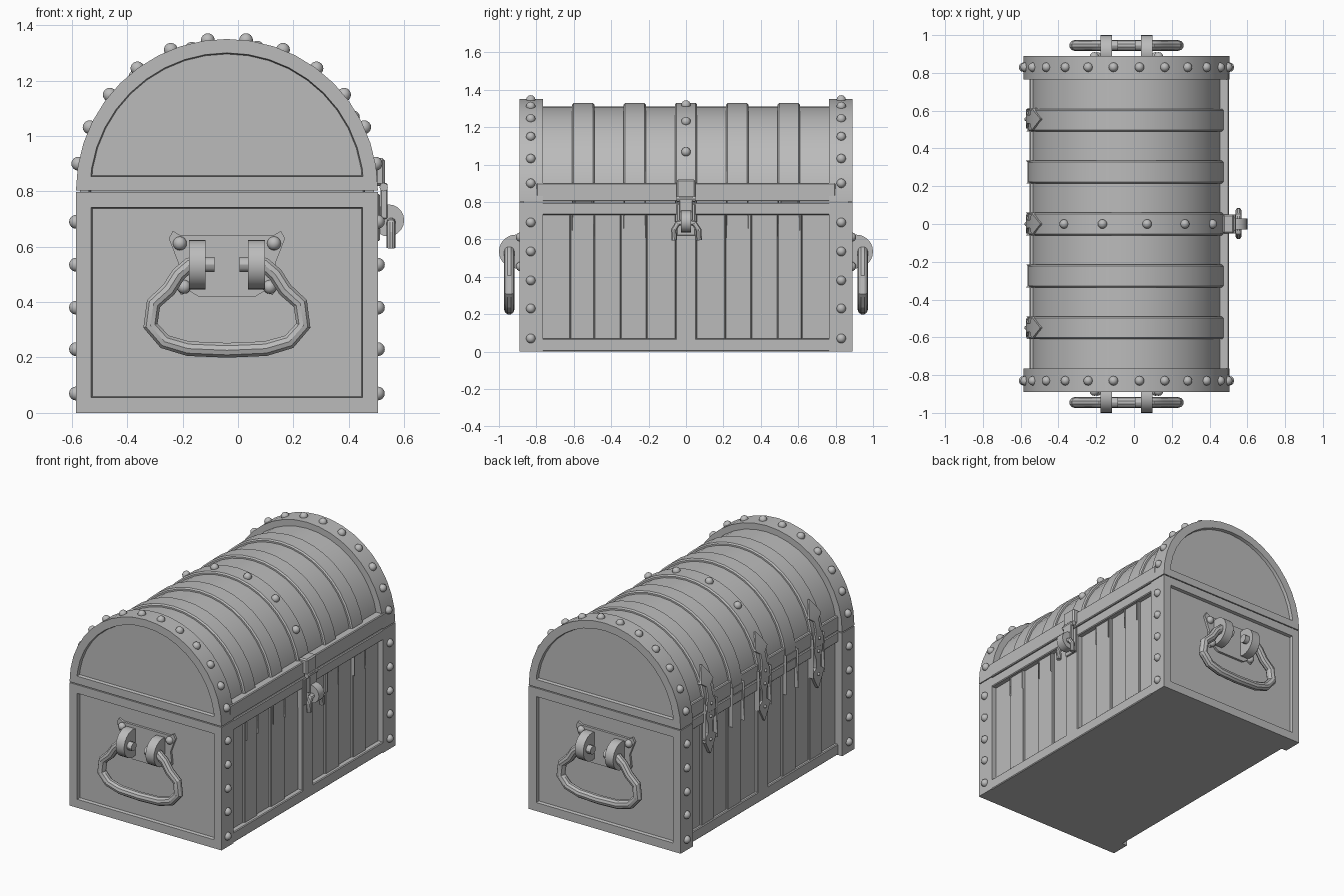
import bpy, bmesh, math
from mathutils import Vector, Matrix

if "Cube" in bpy.data.objects:
    bpy.data.objects.remove(bpy.data.objects["Cube"])

CX, CZ = -0.04, 0.805          # axis of the rounded lid
L, R, Y = 0.545, 0.545, 0.89   # half width, lid radius, half length

grey = bpy.data.materials.new("plain grey")
grey.diffuse_color = (0.5, 0.5, 0.5, 1)
grey.use_nodes = True
grey.node_tree.nodes["Principled BSDF"].inputs["Base Color"].default_value = grey.diffuse_color


def finish(name, bm):
    bmesh.ops.recalc_face_normals(bm, faces=bm.faces)
    me = bpy.data.meshes.new(name)
    bm.to_mesh(me)
    bm.free()
    me.materials.append(grey)
    ob = bpy.data.objects.new(name, me)
    bpy.context.collection.objects.link(ob)
    return ob


def box(name, x0, x1, y0, y1, z0, z1, bevel=0.0):
    bm = bmesh.new()
    m = Matrix.Translation(((x0 + x1) / 2, (y0 + y1) / 2, (z0 + z1) / 2)) @ \
        Matrix.Diagonal((x1 - x0, y1 - y0, z1 - z0, 1))
    bmesh.ops.create_cube(bm, size=1, matrix=m)
    if bevel:
        bmesh.ops.bevel(bm, geom=bm.edges[:], offset=bevel, segments=1, affect='EDGES')
    return finish(name, bm)


def prism(name, pts, y0, y1, inset=0.0, depth=0.0, bevel=0.0):
    """Extrude an x-z outline from y0 to y1; optionally recess the y1 face."""
    bm = bmesh.new()
    face = bm.faces.new([bm.verts.new((x, y0, z)) for x, z in pts])
    ext = bmesh.ops.extrude_face_region(bm, geom=[face], use_keep_orig=True)["geom"]
    for v in ext:
        if isinstance(v, bmesh.types.BMVert):
            v.co.y = y1
    bmesh.ops.recalc_face_normals(bm, faces=bm.faces)
    cap = next(f for f in bm.faces if all(abs(v.co.y - y1) < 1e-5 for v in f.verts))
    if inset:
        bmesh.ops.inset_region(bm, faces=[cap], thickness=inset, use_even_offset=True)
        down = bmesh.ops.inset_region(bm, faces=[cap], thickness=0.004, use_even_offset=True)
        for v in cap.verts:
            v.co.y -= math.copysign(depth, y1 - y0)
    elif bevel:
        rim = [e for e in bm.edges if len({round(v.co.y, 4) for v in e.verts}) == 1]
        bmesh.ops.bevel(bm, geom=rim, offset=bevel, segments=1, affect='EDGES')
    return finish(name, bm)


def arch(r, z0, n=20):
    """Half-round outline standing on z0."""
    a = [(CX + r * math.cos(math.pi * i / n), CZ + r * math.sin(math.pi * i / n)) for i in range(n + 1)]
    return [(CX - r, z0), (CX + r, z0)] + a


def tube(name, pts, r):
    cu = bpy.data.curves.new(name, 'CURVE')
    cu.dimensions = '3D'
    cu.bevel_depth, cu.bevel_resolution, cu.use_fill_caps = r, 3, True
    sp = cu.splines.new('POLY')
    sp.points.add(len(pts) - 1)
    for p, co in zip(sp.points, pts):
        p.co = (*co, 1)
    tmp = bpy.data.objects.new(name + "_path", cu)
    bpy.context.collection.objects.link(tmp)
    bpy.context.view_layer.update()
    me = bpy.data.meshes.new_from_object(tmp.evaluated_get(bpy.context.evaluated_depsgraph_get()))
    bpy.data.objects.remove(tmp)
    me.materials.clear()
    me.materials.append(grey)
    bpy.context.collection.objects.link(bpy.data.objects.new(name, me))


def cyl(name, centre, r, length, axis, n=20):
    bm = bmesh.new()
    rot = Vector((0, 0, 1)).rotation_difference(Vector(axis)).to_matrix().to_4x4()
    bmesh.ops.create_cone(bm, cap_ends=True, segments=n, radius1=r, radius2=r, depth=length,
                          matrix=Matrix.Translation(centre) @ rot)
    return finish(name, bm)


def studs(name, centres, r=0.025):
    bm = bmesh.new()
    for c in centres:
        bmesh.ops.create_uvsphere(bm, u_segments=12, v_segments=8, radius=r, matrix=Matrix.Translation(c))
    return finish(name, bm)


# chest body and lid barrel
box("body_core", CX - 0.49, CX + 0.505, -0.86, 0.86, 0, 0.797)
prism("lid_barrel", arch(0.505, 0.803), -0.86, 0.86)

# raised slats round the lid
for y in (-0.55, -0.275, 0, 0.275, 0.55):
    prism("lid_slat", arch(0.523, 0.85), y - 0.06, y + 0.06, bevel=0.008)

# rails along front and back
for x0, x1 in ((0.40, 0.503), (-0.553, -0.45)):
    box("bottom_rail", x0, x1, -0.8, 0.8, 0, 0.07, 0.005)
    box("top_rail", x0, x1, -0.8, 0.8, 0.73, 0.797, 0.005)
    box("lid_rail", x0, x1, -0.8, 0.8, 0.803, 0.9, 0.005)
    box("centre_stile", x0, x1, -0.055, 0.055, 0.03, 0.77, 0.005)

# upright planks at alternating depth
edges = (0.055, 0.21, 0.35, 0.49, 0.62, 0.77)
for s in (-1, 1):
    for i in range(5):
        a, b = sorted((s * edges[i], s * edges[i + 1]))
        out = 0.012 if i % 2 else 0
        box("front_plank", 0.42, 0.470 + out, a, b, 0.02, 0.77, 0.004)
        box("back_plank", -0.535 - out * 0.8, -0.5, a, b, 0.02, 0.77, 0.004)

# end frames with recessed panels, studs and carrying handles
for s in (-1, 1):
    prism("body_end_frame", [(CX - L, 0), (CX + L, 0), (CX + L, 0.797), (CX - L, 0.797)],
          s * 0.765, s * Y, 0.055, 0.02)
    prism("lid_end_frame", arch(R, 0.803), s * 0.765, s * Y, 0.05, 0.02)
    pos = [(CX + k * L, s * 0.83, z) for k in (-1, 1) for z in (0.07, 0.23, 0.38, 0.535, 0.69)]
    for i in range(12):
        t = math.radians(10 + i * 160 / 11)
        pos.append((CX + R * math.cos(t), s * 0.83, CZ + R * math.sin(t)))
    studs("frame_studs", pos)

    half = [(0.10, 0.418), (0.135, 0.44), (0.165, 0.425), (0.185, 0.46), (0.175, 0.54),
            (0.21, 0.63), (0.195, 0.657), (0.17, 0.642)]
    plate = [(CX + x, z) for x, z in half] + [(CX - x, z) for x, z in reversed(half)]
    prism("handle_plate", plate, s * 0.86, s * 0.885)
    studs("plate_studs", [(CX + k * x, s * 0.885, z) for k in (-1, 1) for x, z in ((0.17, 0.612), (0.155, 0.455))])
    for k in (-1, 1):
        cyl("handle_lug", (CX + k * 0.107, s * 0.91, 0.535), 0.09, 0.06, (1, 0, 0), 24)
        cyl("handle_pin", (CX + k * 0.09, s * 0.945, 0.535), 0.027, 0.09, (1, 0, 0), 12)
    bow = [(0.09, 0.537), (0.135, 0.535), (0.175, 0.5), (0.21, 0.445), (0.265, 0.395), (0.276, 0.315),
           (0.225, 0.257), (0.14, 0.232), (0.0, 0.226)]
    path = [(CX - x, s * 0.945, z) for x, z in bow] + [(CX + x, s * 0.945, z) for x, z in reversed(bow[:-1])]
    tube("carry_handle", path, 0.028)

# studs over the middle slat
studs("slat_studs", [(CX + 0.525 * math.cos(math.radians(a)), 0, CZ + 0.525 * math.sin(math.radians(a)))
                     for a in (30, 54, 78, 104, 129)])

# hinges at the back: spear-shaped straps, the upper one bent over the lid
spear = [(0.045, 0.0), (0.04, 0.05), (0.022, 0.09), (0.022, 0.15), (0.06, 0.18), (0.04, 0.22), (0.003, 0.285)]


def strap(name, y, upper):
    bm = bmesh.new()
    rings = []
    for w, d in spear:
        ring = []
        for r, k in ((0.50, -1), (0.533, -1), (0.533, 1), (0.50, 1)):
            if upper:
                t = math.pi - d / 0.53
                co = (CX + r * math.cos(t), y + k * w, CZ + r * math.sin(t))
            else:
                co = (CX - r + 0.008, y + k * w, CZ - d)
            ring.append(bm.verts.new(co))
        if rings:
            for i in range(4):
                bm.faces.new((rings[-1][i], rings[-1][(i + 1) % 4], ring[(i + 1) % 4], ring[i]))
        rings.append(ring)
    bm.faces.new(rings[0])
    bm.faces.new(rings[-1])
    finish(name, bm)


for y in (-0.55, 0, 0.555):
    strap("hinge_upper_strap", y, True)
    strap("hinge_lower_strap", y, False)
    cyl("hinge_knuckle", (-0.557, y, 0.8), 0.014, 0.1, (0, 1, 0), 12)
    studs("hinge_studs", [(-0.566, y, 0.76), (-0.566, y, 0.61), (-0.571, y, 0.845)], 0.01)

# hasp, staple and open shackle at the front
box("hasp_top", 0.47, 0.53, -0.05, 0.05, 0.82, 0.92, 0.008)
box("hasp_tongue", 0.515, 0.54, -0.036, 0.036, 0.70, 0.83, 0.004)
cyl("hasp_hinge", (0.526, 0, 0.815), 0.015, 0.1, (0, 1, 0), 12)
box("staple_plate", 0.49, 0.512, -0.05, 0.05, 0.62, 0.79, 0.004)
cyl("lock_staple", (0.542, 0, 0.695), 0.058, 0.056, (0, 1, 0), 20)
tube("lock_shackle", [(0.553, y, z) for y, z in ((-0.062, 0.595), (-0.065, 0.65), (-0.045, 0.685), (0, 0.695),
                                                (0.045, 0.685), (0.068, 0.65), (0.07, 0.595))], 0.016)

# smooth curved parts, keep hard edges
for ob in bpy.context.collection.objects:
    ob.select_set(True)
    bpy.context.view_layer.objects.active = ob
bpy.ops.object.shade_smooth_by_angle(angle=math.radians(30))
